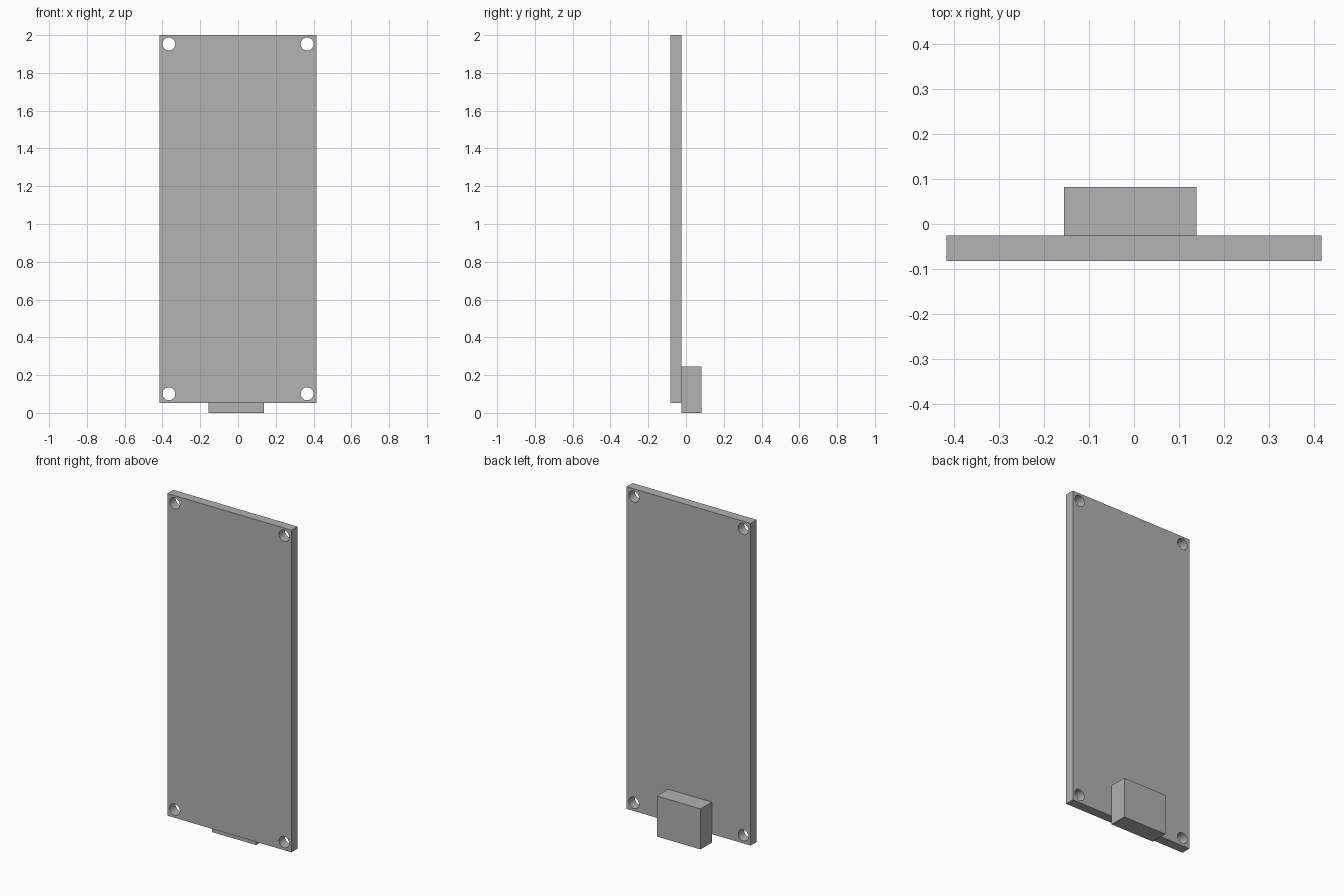
import bpy
import bmesh
import math
from mathutils import Matrix, Vector

if "Cube" in bpy.data.objects:
    bpy.data.objects.remove(bpy.data.objects["Cube"], do_unlink=True)

# Single plain grey
grey = bpy.data.materials.new("light_grey")
grey.use_nodes = True
colour = (0.445, 0.445, 0.445, 1.0)
grey.diffuse_color = colour
grey.node_tree.nodes["Principled BSDF"].inputs["Base Color"].default_value = colour


def make_object(name, bm):
    mesh = bpy.data.meshes.new(name)
    bm.to_mesh(mesh)
    bm.free()
    mesh.materials.append(grey)
    obj = bpy.data.objects.new(name, mesh)
    bpy.context.collection.objects.link(obj)
    return obj


def make_box(name, low, high):
    low, high = Vector(low), Vector(high)
    bm = bmesh.new()
    bmesh.ops.create_cube(bm, size=1, matrix=Matrix.Translation((low + high) / 2)
                          @ Matrix.Diagonal((*(high - low), 1)))
    return make_object(name, bm)


FRONT, JOINT, BACK = -0.082, -0.025, 0.082

# Flat board, and the connector block on its back overhanging the bottom edge
board = make_box("board", (-0.415, FRONT, 0.052), (0.415, JOINT, 2.0))
make_box("connector_block", (-0.155, JOINT, 0.0), (0.138, BACK, 0.245))

# Mounting holes in the four corners
bm = bmesh.new()
for x in (-0.366, 0.366):
    for z in (0.101, 1.953):
        bmesh.ops.create_cone(bm, cap_ends=True, segments=40, radius1=0.034,
                              radius2=0.034, depth=0.2,
                              matrix=Matrix.Translation((x, (FRONT + JOINT) / 2, z))
                              @ Matrix.Rotation(math.pi / 2, 4, 'X'))
cutter = make_object("hole_cutter", bm)
cutter.hide_render = True

cut = board.modifiers.new("mounting_holes", 'BOOLEAN')
cut.operation = 'DIFFERENCE'
cut.solver = 'EXACT'
cut.object = cutter
bpy.ops.object.select_all(action='DESELECT')
bpy.context.view_layer.objects.active = board
board.select_set(True)
bpy.ops.object.modifier_apply(modifier=cut.name)
bpy.data.objects.remove(cutter, do_unlink=True)

# Smooth hole walls, sharp edges elsewhere
bpy.ops.object.shade_smooth_by_angle(angle=math.radians(30))
